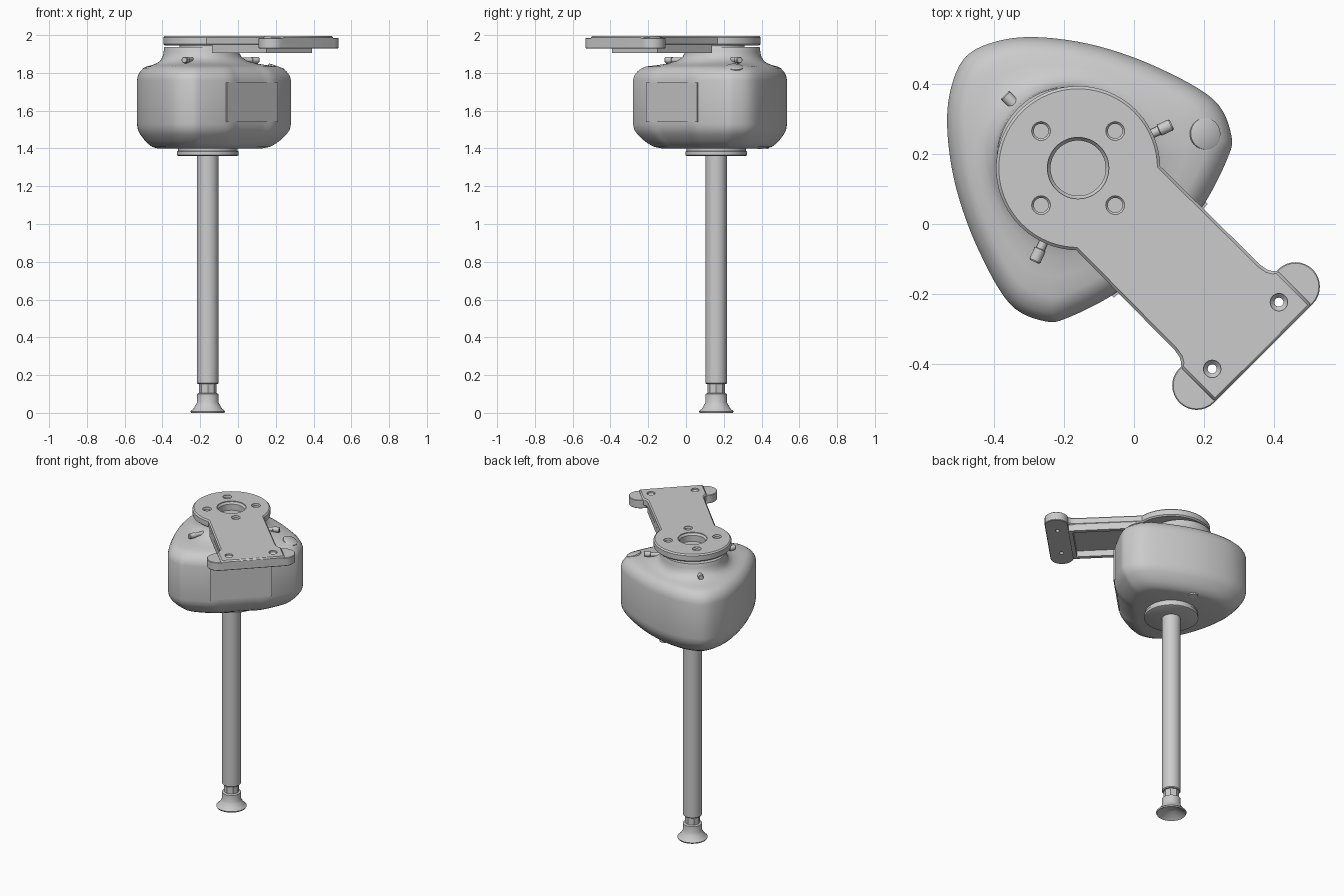
import bpy, bmesh, math
from mathutils import Vector

if "Cube" in bpy.data.objects:
    bpy.data.objects.remove(bpy.data.objects["Cube"], do_unlink=True)

AXIS = (-0.16, 0.16, 0)      # pole axis; local +x runs along the arm
TURN = -math.pi / 4


def material(name, value):
    m = bpy.data.materials.new(name)
    m.use_nodes = True
    col = (value, value, value, 1)
    m.diffuse_color = col
    m.node_tree.nodes["Principled BSDF"].inputs["Base Color"].default_value = col
    return m


GREY = material("plain grey", 0.6)
PALE = material("pale grey", 0.85)


def finish(name, bm, mat=GREY, smooth=35):
    bmesh.ops.recalc_face_normals(bm, faces=bm.faces[:])
    me = bpy.data.meshes.new(name)
    bm.to_mesh(me)
    bm.free()
    me.materials.append(mat)
    ob = bpy.data.objects.new(name, me)
    bpy.context.collection.objects.link(ob)
    ob.location = AXIS
    ob.rotation_euler = (0, 0, TURN)
    bpy.ops.object.select_all(action='DESELECT')
    ob.select_set(True)
    bpy.context.view_layer.objects.active = ob
    if smooth:
        bpy.ops.object.shade_smooth_by_angle(angle=math.radians(smooth))
    return ob


def loft(bm, rings):
    """Skin a stack of equal-length closed rings and cap both ends."""
    vs = [[bm.verts.new(p) for p in r] for r in rings]
    n = len(vs[0])
    for a, b in zip(vs, vs[1:]):
        for i in range(n):
            j = (i + 1) % n
            bm.faces.new((a[i], a[j], b[j], b[i]))
    bm.faces.new(vs[0][::-1])
    bm.faces.new(vs[-1])


def circle(r, z, n=48, cx=0, cy=0):
    return [(cx + r * math.cos(2 * math.pi * i / n),
             cy + r * math.sin(2 * math.pi * i / n), z) for i in range(n)]


def lathe(bm, profile, n=48, cx=0, cy=0):
    loft(bm, [circle(r, z, n, cx, cy) for r, z in profile])


def turned(name, profile, n=48, cx=0, cy=0, mat=GREY):
    bm = bmesh.new()
    lathe(bm, profile, n, cx, cy)
    return finish(name, bm, mat)


def prism(name, outline, z0, z1, bevel=0):
    bm = bmesh.new()
    loft(bm, [[(x, y, z) for x, y in outline] for z in (z0, z1)])
    ob = finish(name, bm)
    if bevel:
        mod = ob.modifiers.new("edge", 'BEVEL')
        mod.width = bevel
        mod.segments = 1
        mod.limit_method = 'ANGLE'
        mod.angle_limit = math.radians(50)
        bpy.ops.object.modifier_apply(modifier=mod.name)
    return ob


def box(name, x0, x1, y0, y1, z0, z1):
    return prism(name, [(x0, y0), (x1, y0), (x1, y1), (x0, y1)], z0, z1)


def mirrored(half):
    """Close a half outline across the local x axis."""
    return half + [(x, -y) for x, y in reversed(half) if abs(y) > 1e-6]


# Housing: rounded triangle lofted up into a round collar
half = [(-.453, 0), (-.416, .101), (-.335, .194), (-.202, .29), (-.037, .367),
        (.137, .413), (.243, .377), (.284, .319), (.328, .181), (.328, .09), (.328, 0)]
ctrl = [Vector(p) for p in mirrored(half)]
outline = []
for i in range(len(ctrl)):
    p0, p1, p2, p3 = (ctrl[(i + k) % len(ctrl)] for k in (-1, 0, 1, 2))
    for s in range(6):
        t = s / 6
        outline.append(0.5 * (2 * p1 + (p2 - p0) * t + (2 * p0 - 5 * p1 + 4 * p2 - p3) * t ** 2
                              + (3 * p1 - p0 - 3 * p2 + p3) * t ** 3))
centre = Vector((-.05, 0))
# height, outline scale, blend towards the collar circle
levels = [(1.40, .68, 0), (1.408, .76, 0), (1.425, .83, 0), (1.445, .885, 0), (1.475, .95, 0),
          (1.50, .985, 0), (1.53, 1, 0), (1.76, 1, 0), (1.785, .985, 0), (1.808, .95, 0),
          (1.825, .90, 0), (1.834, .85, 0), (1.841, .85, .28), (1.85, .85, .55),
          (1.865, .85, .78), (1.885, .85, .92), (1.91, .85, .985), (1.925, .85, 1), (1.937, .85, 1.03)]
rings = []
for z, s, t in levels:
    ring = []
    for p in outline:
        d = p - centre
        q = (d * s).lerp(d.normalized() * .197, t) + centre
        ring.append((q.x, q.y, z))
    rings.append(ring)
bm = bmesh.new()
loft(bm, rings)
finish("housing", bm)

# Flat panel on the arm side of the housing
box("front_panel", .32, .335, -.19, .19, 1.54, 1.75)

# Round cap on one shoulder of the housing, tilted with the surface
cap = turned("shoulder_cap", [(.045, -.012), (.045, .003), (.042, .005)], 32)
cap.location = (.204, .258, 1.83)
cap.rotation_euler = (0, math.radians(20), math.radians(8))

# Small spot under the housing
turned("underside_spot", [(.028, 1.396), (.028, 1.404)], 24, -.15, .2, PALE)

# Three pins round the collar
for k, deg in enumerate((70, 180, 290)):
    pin = turned(f"collar_pin_{k + 1}", [(.013, .15), (.013, .255), (.017, .257), (.017, .292), (.014, .296)], 16)
    pin.location = (AXIS[0], AXIS[1], 1.868)
    pin.rotation_euler = (0, math.pi / 2, math.radians(deg) + TURN)

# Arm plate: disc running into a straight arm with a wider end
start = math.asin(.17 / .235)
arc = [(.235 * math.cos(a), .235 * math.sin(a))
       for a in (math.pi + (start - math.pi) * i / 30 for i in range(31))]
arm_half = arc + [(.565, .173), (.588, .177), (.602, .185), (.611, .196), (.75, .196)]
arm = prism("arm_plate", mirrored(arm_half), 1.945, 1.995, .008)

# End pad with rounded ears
ears = [(.68 + .07 * math.cos(math.pi * i / 16), .2 + .07 * math.sin(math.pi * i / 16)) for i in range(17)]
pad = prism("end_pad", ears + [(x, -y) for x, y in reversed(ears)], 1.93, 1.985, .003)

# Ribs under the arm
for side, s in (("left", 1), ("right", -1)):
    box(f"{side}_arm_rib", .2, .61, s * .145, s * .17, 1.905, 1.95)
box("arm_cross_rib", .585, .61, -.145, .145, 1.905, 1.95)

# Bores and screw holes cut through plate and pad
bm = bmesh.new()
lathe(bm, [(.079, 1.90), (.079, 1.978), (.088, 1.99), (.088, 2.03)])
for a in range(4):
    ang = a * math.pi / 2
    lathe(bm, [(.021, 1.952), (.021, 1.985), (.027, 1.992), (.027, 2.03)], 24,
          .15 * math.cos(ang), .15 * math.sin(ang))
for s in (1, -1):
    lathe(bm, [(.013, 1.85), (.013, 1.972), (.025, 1.985), (.025, 2.03)], 24, .678, s * .135)
cutter = finish("hole_cutter", bm, smooth=0)
cutter.hide_render = True
bpy.context.view_layer.update()
for ob in (arm, pad):
    bpy.context.view_layer.objects.active = ob
    mod = ob.modifiers.new("holes", 'BOOLEAN')
    mod.operation = 'DIFFERENCE'
    mod.solver = 'EXACT'
    mod.object = cutter
    bpy.ops.object.modifier_apply(modifier=mod.name)
bpy.data.objects.remove(cutter, do_unlink=True)

# Ring joining collar and plate
bm = bmesh.new()
loft(bm, [circle(.15, 1.93), circle(.15, 1.95), circle(.08, 1.95), circle(.08, 1.93)])
finish("collar_ring", bm)

# Flange, pole and foot
turned("pole_flange", [(.155, 1.36), (.163, 1.364), (.163, 1.384), (.158, 1.386), (.158, 1.41)])
turned("pole", [(.052, .153), (.057, .158), (.057, 1.40)])
turned("pole_neck", [(.047, .09), (.047, .16)], 8)
turned("foot_cup", [(.02, .035), (.03, .034), (.08, .006), (.088, 0), (.092, .008), (.076, .022),
                    (.064, .042), (.057, .055), (.057, .10), (.05, .104)])
